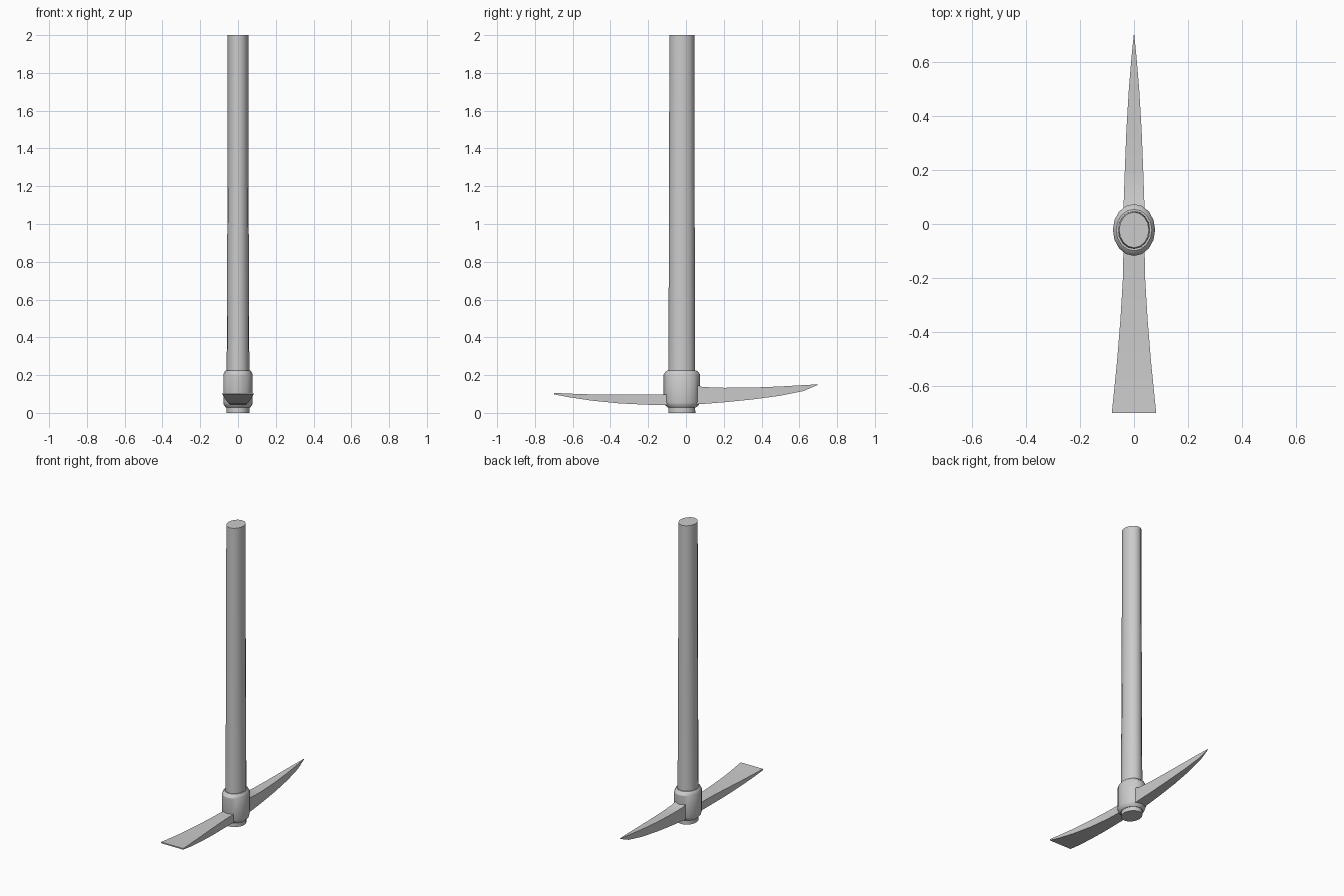
import bpy, bmesh, math

if "Cube" in bpy.data.objects:
    bpy.data.objects.remove(bpy.data.objects["Cube"])

CY = -0.022  # y centre of handle and socket


def finish(name, bm, angle=30):
    bmesh.ops.recalc_face_normals(bm, faces=bm.faces)
    me = bpy.data.meshes.new(name)
    bm.to_mesh(me)
    bm.free()
    ob = bpy.data.objects.new(name, me)
    bpy.context.collection.objects.link(ob)
    bpy.ops.object.select_all(action='DESELECT')
    ob.select_set(True)
    bpy.context.view_layer.objects.active = ob
    bpy.ops.object.shade_smooth_by_angle(angle=math.radians(angle))
    return ob


def loft(name, rings, angle=30):
    """Skin closed rings of points and cap both ends."""
    bm = bmesh.new()
    loops = [[bm.verts.new(p) for p in ring] for ring in rings]
    n = len(loops[0])
    for a, b in zip(loops, loops[1:]):
        for i in range(n):
            j = (i + 1) % n
            bm.faces.new((a[i], a[j], b[j], b[i]))
    bm.faces.new(loops[0])
    bm.faces.new(loops[-1])
    return finish(name, bm, angle)


def oval(z, rx, ry, n=16):
    return [(rx * math.cos(2 * math.pi * i / n),
             CY + ry * math.sin(2 * math.pi * i / n), z) for i in range(n)]


def blade(name, sections):
    """Sections are (y, half width, bottom z, top z)."""
    return loft(name, [[(-w, y, lo), (w, y, lo), (w, y, hi), (-w, y, hi)]
                       for y, w, lo, hi in sections])


# Oval wooden shaft, slightly thicker near the head
loft("handle", [oval(0, 0.061, 0.071), oval(0.45, 0.059, 0.07),
                oval(1.4, 0.055, 0.067), oval(2, 0.055, 0.066)])

# Socket collar around the shaft
loft("socket", [oval(0.028, 0.064, 0.074), oval(0.042, 0.075, 0.09),
                oval(0.055, 0.078, 0.096), oval(0.203, 0.078, 0.096),
                oval(0.217, 0.071, 0.087), oval(0.224, 0.066, 0.077)])

# Flat flaring blade toward the front
blade("adze_blade", [(-0.02, 0.038, 0.040, 0.097), (-0.20, 0.041, 0.043, 0.097),
                     (-0.35, 0.050, 0.050, 0.097), (-0.50, 0.062, 0.065, 0.098),
                     (-0.62, 0.074, 0.083, 0.102), (-0.698, 0.082, 0.098, 0.106)])

# Tapering pick toward the back
blade("pick_point", [(-0.02, 0.038, 0.040, 0.150), (0.068, 0.038, 0.046, 0.145),
                     (0.085, 0.038, 0.047, 0.137), (0.20, 0.034, 0.056, 0.133),
                     (0.35, 0.028, 0.071, 0.134), (0.50, 0.019, 0.091, 0.140),
                     (0.62, 0.009, 0.115, 0.147), (0.698, 0.001, 0.148, 0.151)])
